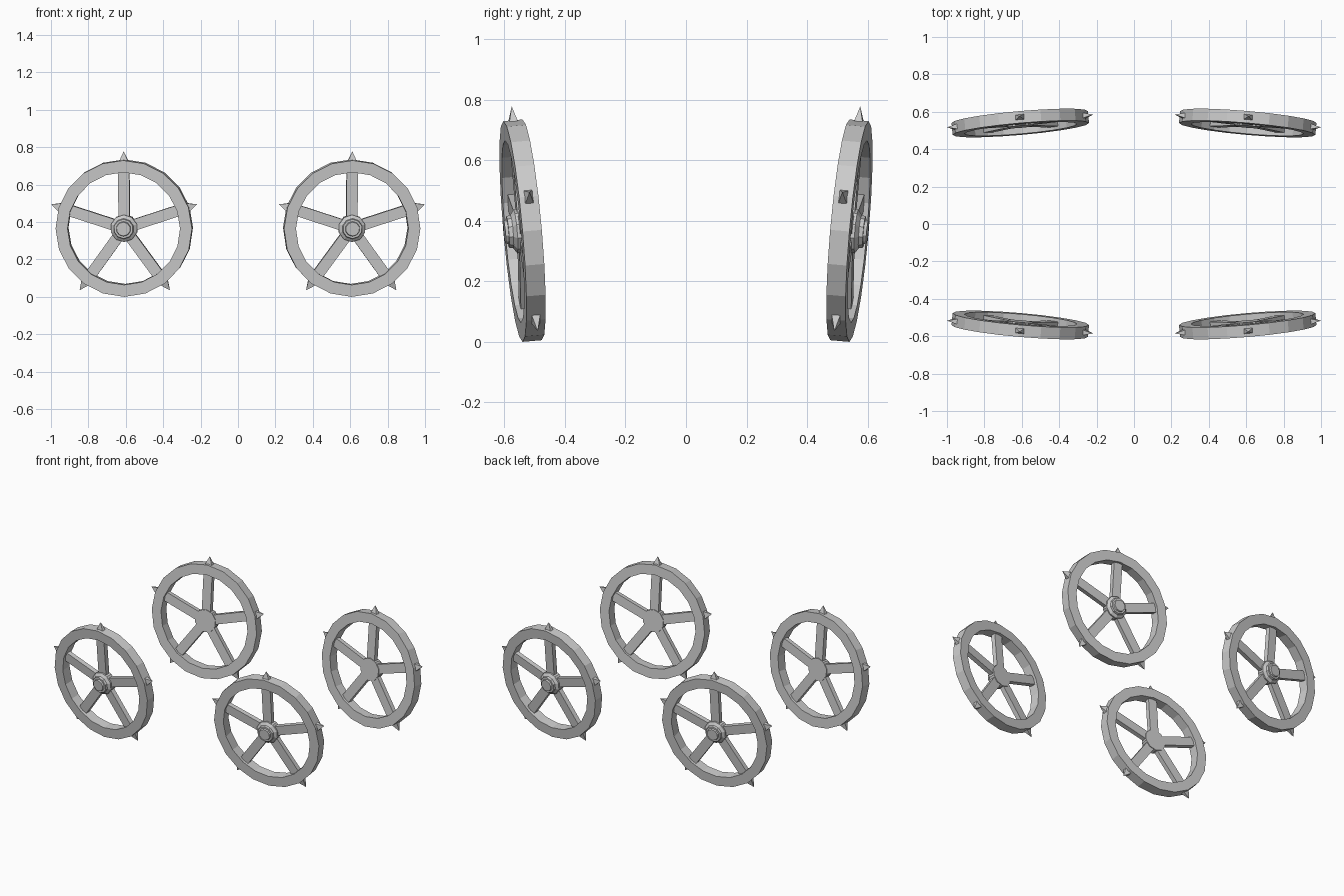
import bpy, bmesh
from math import radians, sin, cos, tau
from mathutils import Matrix

if "Cube" in bpy.data.objects:
    bpy.data.objects.remove(bpy.data.objects["Cube"])

SIDES = 20
R_OUT, R_IN, HALF_W = 0.366, 0.302, 0.032
CENTRE = (0.608, -0.54, 0.3675)
TILT = radians(5)
ANGLES = [radians(90 + 72 * i) for i in range(5)]


def lathe(bm, profile, sides, closed, phase=0.0):
    """Spin (radius, y) points about the local Y axle."""
    rings = []
    for r, y in profile:
        rings.append([bm.verts.new((r * cos(phase + tau * i / sides), y,
                                    r * sin(phase + tau * i / sides))) for i in range(sides)])
    pairs = list(zip(rings, rings[1:]))
    if closed:
        pairs.append((rings[-1], rings[0]))
    for a, b in pairs:
        for i in range(sides):
            j = (i + 1) % sides
            bm.faces.new((a[i], a[j], b[j], b[i]))
    if not closed:
        bm.faces.new(rings[0])
        bm.faces.new(rings[-1])


def rim(bm):
    lathe(bm, [(R_OUT, -HALF_W), (R_OUT, HALF_W), (R_IN, HALF_W), (R_IN, -HALF_W)], SIDES, True)


def hub(bm):
    lathe(bm, [(0.073, 0.02), (0.073, -0.024), (0.055, -0.036),
               (0.052, -0.05), (0.04, -0.05), (0.037, -0.06)], 10, False, tau / 20)


def spokes(bm):
    for a in ANGLES:
        m = (Matrix.Rotation(-a, 4, 'Y') @ Matrix.Translation((0.18, 0, 0))
             @ Matrix.Diagonal((0.27, 0.03, 0.06, 1)))
        bmesh.ops.create_cube(bm, size=1, matrix=m)


def spikes(bm):
    for a in ANGLES:
        rot = Matrix.Rotation(-a, 4, 'Y')
        base = [bm.verts.new(rot @ Matrix.Translation((0.355, y, z)).to_translation())
                for y, z in ((-0.016, -0.026), (0.016, -0.026), (0.016, 0.026), (-0.016, 0.026))]
        tip = bm.verts.new(rot @ Matrix.Translation((0.4125, 0, 0)).to_translation())
        bm.faces.new(base)
        for i in range(4):
            bm.faces.new((base[i], base[(i + 1) % 4], tip))


# Front right placement: top leans outward, outer edge turned inward
place = (Matrix.Translation(CENTRE) @ Matrix.Rotation(TILT, 4, 'Z')
         @ Matrix.Rotation(TILT, 4, 'X'))

# Mirror every part to the four corners
for corner, sx, sy in (("front_right", 1, 1), ("front_left", -1, 1),
                       ("back_right", 1, -1), ("back_left", -1, -1)):
    for part, build in (("rim", rim), ("hub", hub), ("spokes", spokes), ("spikes", spikes)):
        bm = bmesh.new()
        build(bm)
        bm.transform(Matrix.Diagonal((sx, sy, 1, 1)) @ place)
        bmesh.ops.recalc_face_normals(bm, faces=bm.faces[:])
        name = f"{corner}_wheel_{part}"
        mesh = bpy.data.meshes.new(name)
        bm.to_mesh(mesh)
        bm.free()
        bpy.context.collection.objects.link(bpy.data.objects.new(name, mesh))
